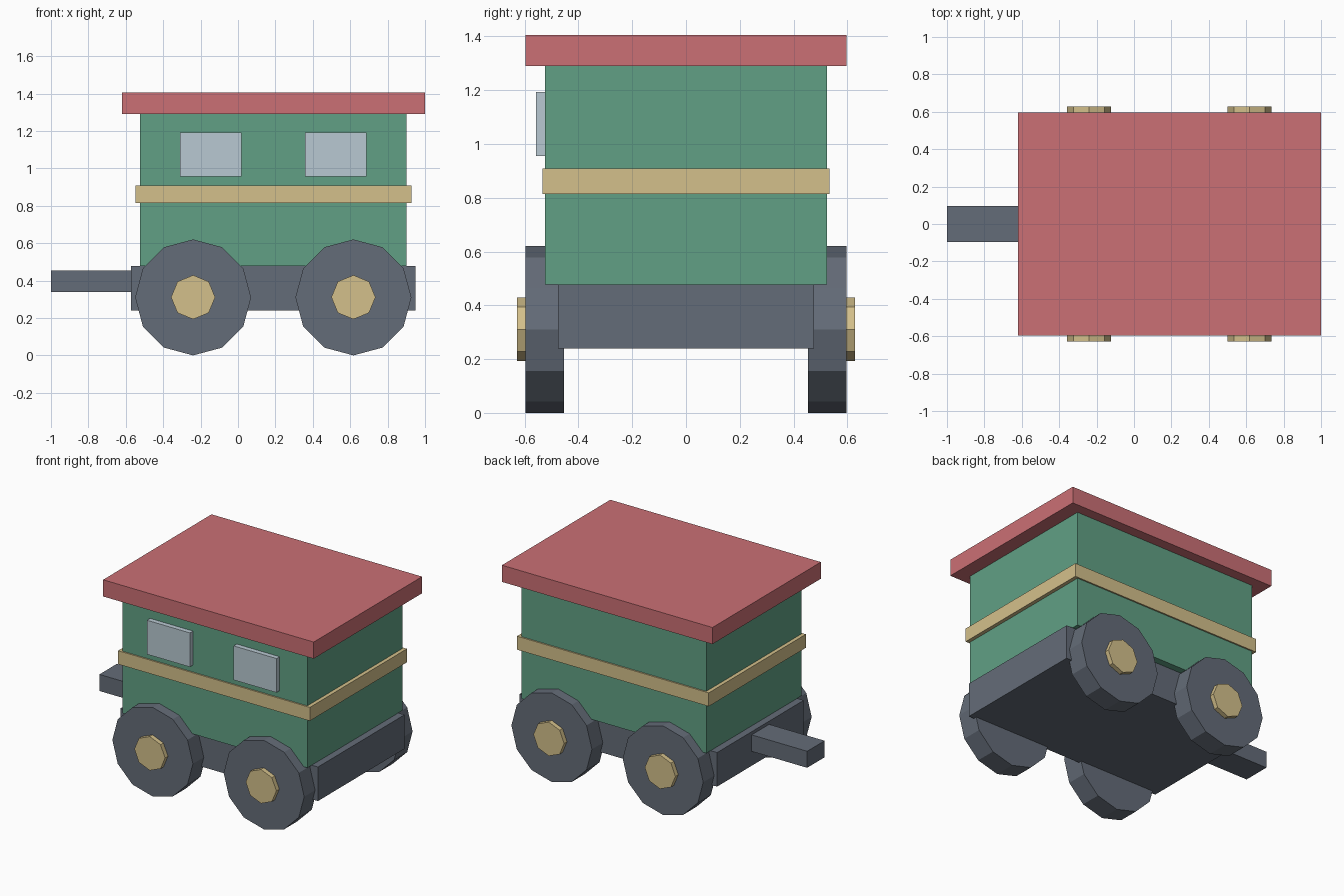
import bpy, math

if "Cube" in bpy.data.objects:
    bpy.data.objects.remove(bpy.data.objects["Cube"])


def material(name, rgb):
    # sRGB 0-255 to linear
    lin = [(c / 255 / 12.92) if c < 11 else ((c / 255 + 0.055) / 1.055) ** 2.4 for c in rgb]
    m = bpy.data.materials.new(name)
    m.diffuse_color = (*lin, 1)
    m.use_nodes = True
    m.node_tree.nodes["Principled BSDF"].inputs["Base Color"].default_value = m.diffuse_color
    return m


RED = material("roof red", (203, 112, 117))
GREEN = material("body green", (97, 160, 133))
TAN = material("brass tan", (212, 192, 139))
GREY = material("dark grey", (100, 108, 120))
GLASS = material("window glass", (185, 201, 210))


def box(name, x, y, z, mat):
    """Box from (min, max) ranges on each axis."""
    centre = [(r[0] + r[1]) / 2 for r in (x, y, z)]
    bpy.ops.mesh.primitive_cube_add(size=1, location=centre)
    ob = bpy.context.object
    ob.name = name
    ob.scale = [r[1] - r[0] for r in (x, y, z)]
    bpy.ops.object.transform_apply(location=False, rotation=False, scale=True)
    ob.data.materials.append(mat)
    return ob


def disc(name, x, y, z, radius, sides, mat):
    """Flat-sided cylinder along y, with a corner pointing up."""
    bpy.ops.mesh.primitive_cylinder_add(
        vertices=sides, radius=radius, depth=y[1] - y[0],
        location=(x, (y[0] + y[1]) / 2, z), rotation=(math.pi / 2, 0, 0))
    ob = bpy.context.object
    ob.name = name
    ob.data.materials.append(mat)
    return ob


# Chassis and coupling bar
box("chassis", (-0.573, 0.949), (-0.476, 0.476), (0.24, 0.477), GREY)
box("coupling_bar", (-1.0, -0.55), (-0.096, 0.096), (0.34, 0.455), GREY)

# Cabin, trim band and roof
box("cabin", (-0.523, 0.901), (-0.524, 0.524), (0.477, 1.291), GREEN)
box("trim_band", (-0.549, 0.927), (-0.534, 0.534), (0.814, 0.908), TAN)
box("roof", (-0.621, 1.0), (-0.596, 0.596), (1.29, 1.406), RED)

# Windows, on the front side only
for i, x0 in enumerate((-0.31, 0.357)):
    box(f"window_{i + 1}", (x0, x0 + 0.33), (-0.558, -0.515), (0.956, 1.193), GLASS)

# Wheels with hubs
for end, x in (("left", -0.24), ("right", 0.617)):
    for side, s in (("front", -1), ("back", 1)):
        disc(f"{side}_{end}_wheel", x, sorted((s * 0.453, s * 0.596)), 0.31, 0.31, 12, GREY)
        disc(f"{side}_{end}_hub", x, sorted((s * 0.56, s * 0.628)), 0.311, 0.118, 8, TAN)
